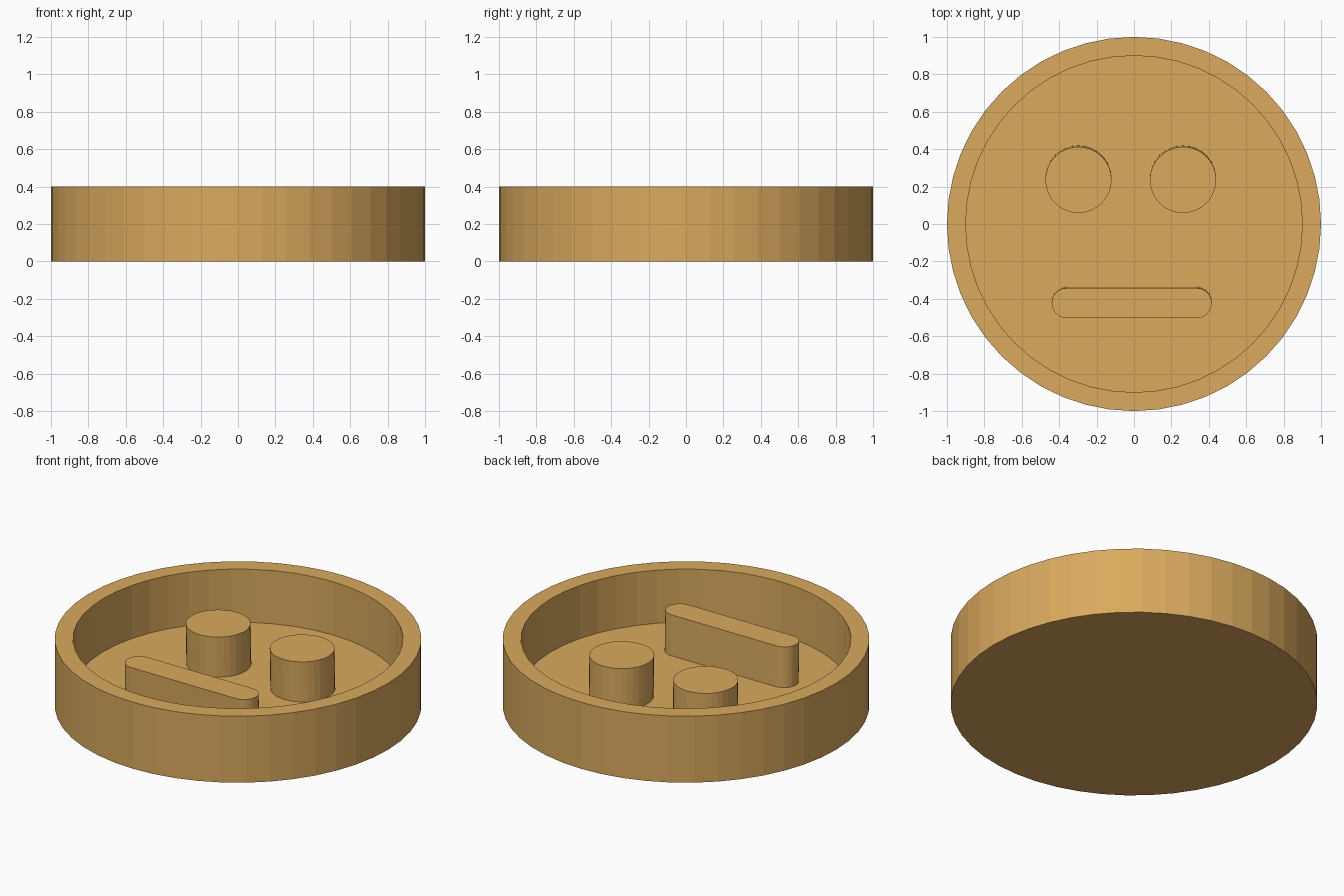
import bpy
import bmesh
from math import cos, sin, pi

if "Cube" in bpy.data.objects:
    bpy.data.objects.remove(bpy.data.objects["Cube"])

# One warm tan for everything
TAN = (0.70, 0.40, 0.11, 1)
tan = bpy.data.materials.new("warm_tan")
tan.use_nodes = True
tan.diffuse_color = TAN
tan.node_tree.nodes["Principled BSDF"].inputs["Base Color"].default_value = TAN

FLOOR, POST_TOP, RIM_TOP = 0.08, 0.323, 0.4
SIDES = 48


def add_object(name, bm):
    bmesh.ops.recalc_face_normals(bm, faces=bm.faces)
    mesh = bpy.data.meshes.new(name)
    bm.to_mesh(mesh)
    bm.free()
    mesh.materials.append(tan)
    obj = bpy.data.objects.new(name, mesh)
    bpy.context.collection.objects.link(obj)


def stadium(x, y, radius, half_length, steps):
    """Outline of a rounded bar; a circle when half_length is zero."""
    points = []
    for side, start in ((1, -pi / 2), (-1, pi / 2)):
        last = steps + 1 if half_length else steps
        for i in range(last):
            a = start + pi * i / steps
            points.append((x + side * half_length + radius * cos(a),
                           y + radius * sin(a)))
    return points


def prism(bm, outline, bottom, top, lean=0.0):
    """Extrude an outline upward and return its top face."""
    base = bm.faces.new([bm.verts.new((x, y, bottom)) for x, y in outline])
    geom = bmesh.ops.extrude_face_region(bm, geom=[base], use_keep_orig=True)["geom"]
    verts = [g for g in geom if isinstance(g, bmesh.types.BMVert)]
    bmesh.ops.translate(bm, verts=verts, vec=(0, -lean, top - bottom))
    return next(g for g in geom if isinstance(g, bmesh.types.BMFace))


# Round tray: solid disc with an inset, sunken top
bm = bmesh.new()
top_face = prism(bm, stadium(0, 0, 1, 0, SIDES // 2), 0, RIM_TOP)
bmesh.ops.recalc_face_normals(bm, faces=bm.faces)
for z in (0, FLOOR - RIM_TOP):
    thickness = 0.1 * cos(pi / SIDES) if z == 0 else 0
    if thickness:
        bmesh.ops.inset_region(bm, faces=[top_face], thickness=thickness,
                               use_even_offset=True)
    else:
        geom = bmesh.ops.extrude_discrete_faces(bm, faces=[top_face])["faces"]
        bmesh.ops.translate(bm, verts=geom[0].verts, vec=(0, 0, z))
add_object("round_tray", bm)

# Raised posts on the floor: two eyes and a straight mouth
posts = (
    ("right_eye", -0.297, 0.242, 0.177, 0),
    ("left_eye", 0.262, 0.242, 0.177, 0),
    ("mouth", -0.012, -0.417, 0.08, 0.348),
)
for name, x, y, radius, half_length in posts:
    bm = bmesh.new()
    prism(bm, stadium(x, y, radius, half_length, 16), FLOOR, POST_TOP, lean=0.006)
    add_object(name, bm)
